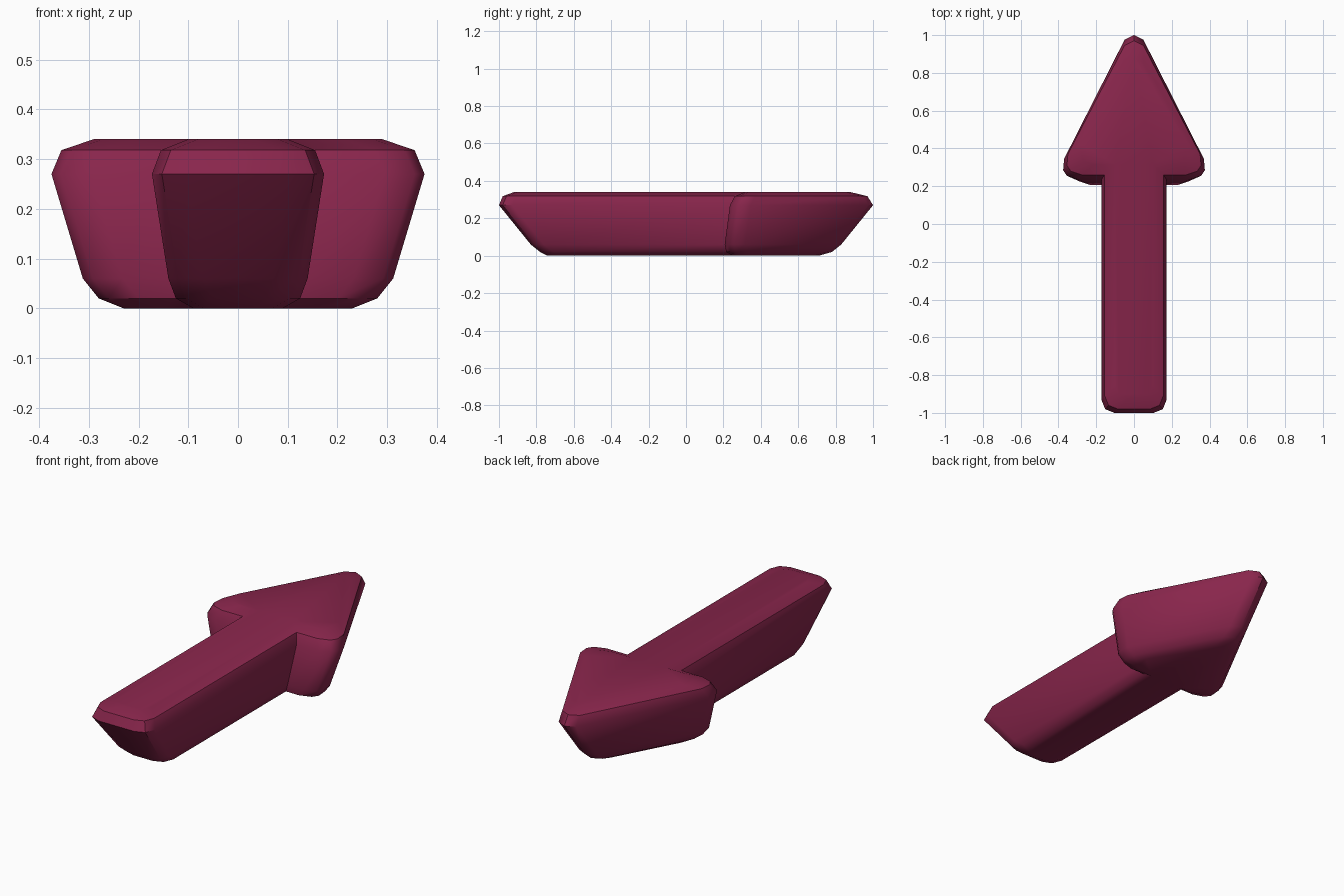
import bpy, bmesh

if "Cube" in bpy.data.objects:
    bpy.data.objects.remove(bpy.data.objects["Cube"])

mat = bpy.data.materials.new("dark raspberry")
mat.diffuse_color = (0.25, 0.019, 0.072, 1)
mat.use_nodes = True
mat.node_tree.nodes["Principled BSDF"].inputs["Base Color"].default_value = mat.diffuse_color


def outline(w, f, h, b, t):
    """Arrow outline: shaft half width, front y, head half width, head back y, tip y."""
    half = [
        (w - 0.07, f), (w - 0.02, f + 0.02), (w, f + 0.07),              # shaft end corner
        (w, b),                                                          # inner corner
        (h - 0.08, b), (h - 0.02, b + 0.02), (h, b + 0.05), (h - 0.005, b + 0.11),  # barb
        (0.05, t - 0.025),                                               # tip side
    ]
    return half + [(0, t)] + [(-x, y) for x, y in reversed(half)]


# z, shaft half width, front y, head half width, head back y, tip y
levels = [
    (0.00, 0.09, -0.74, 0.23, 0.250, 0.71),
    (0.02, 0.125, -0.78, 0.28, 0.215, 0.78),
    (0.06, 0.14, -0.83, 0.312, 0.207, 0.83),
    (0.27, 0.173, -1.00, 0.375, 0.235, 1.00),
    (0.318, 0.155, -0.98, 0.355, 0.26, 0.97),
    (0.34, 0.10, -0.92, 0.29, 0.315, 0.88),
]

# Loft the outlines into the arrow body
bm = bmesh.new()
rings = [[bm.verts.new((x, y, z)) for x, y in outline(*p)] for z, *p in levels]
n = len(rings[0])
for lo, hi in zip(rings, rings[1:]):
    for i in range(n):
        j = (i + 1) % n
        bm.faces.new((lo[i], lo[j], hi[j], hi[i]))
bm.faces.new(rings[-1])
bm.faces.new(rings[0][::-1])
bmesh.ops.recalc_face_normals(bm, faces=bm.faces)
me = bpy.data.meshes.new("arrow")
bm.to_mesh(me)
bm.free()
me.materials.append(mat)
arrow = bpy.data.objects.new("arrow", me)
bpy.context.collection.objects.link(arrow)

# Soft bevels, crisp inner corners
bpy.context.view_layer.objects.active = arrow
arrow.select_set(True)
bpy.ops.object.shade_smooth_by_angle(angle=0.7)
